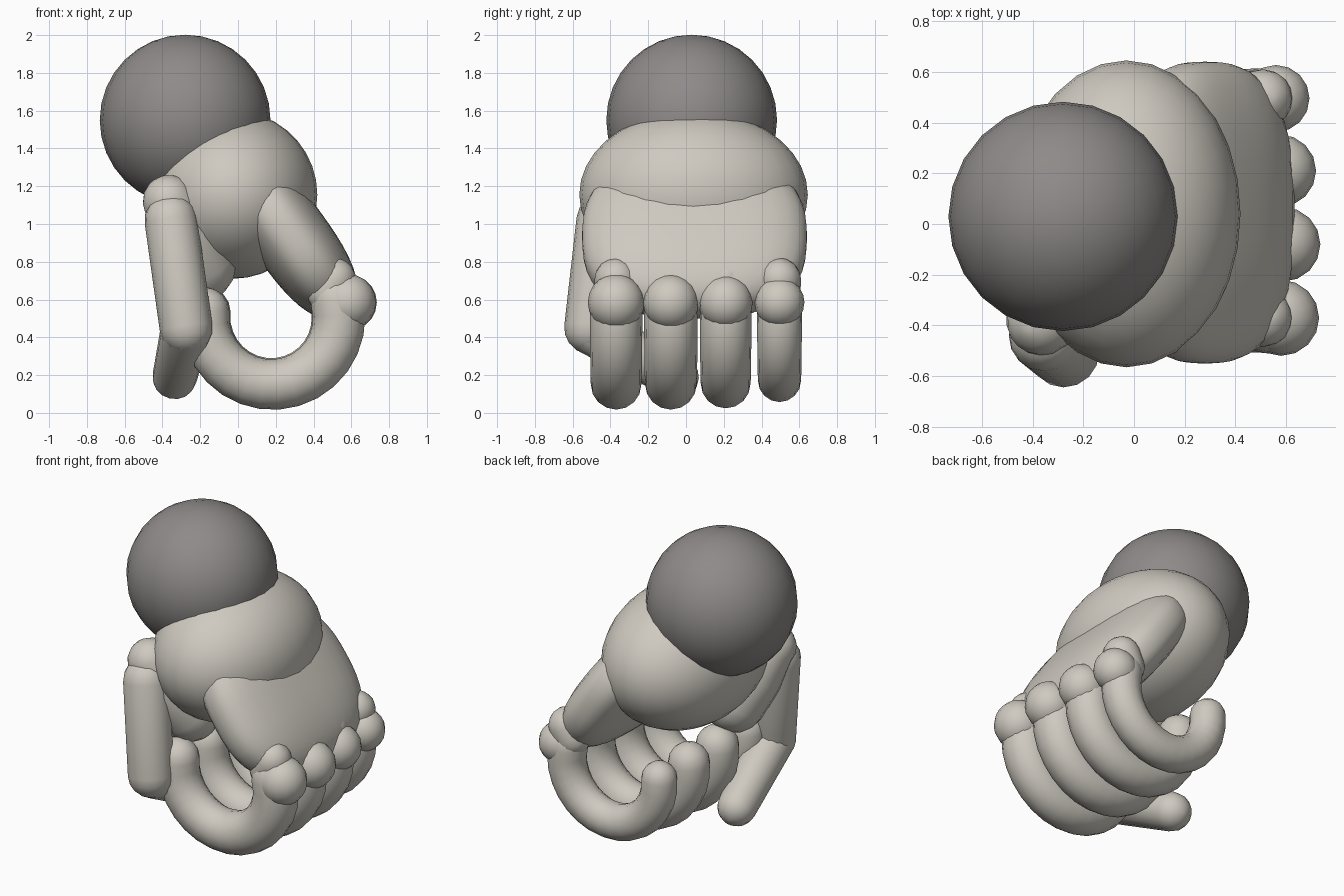
import bpy, bmesh, math
from mathutils import Vector, Matrix

if "Cube" in bpy.data.objects:
    bpy.data.objects.remove(bpy.data.objects["Cube"])


def material(name, rgb):
    m = bpy.data.materials.new(name)
    m.diffuse_color = (*rgb, 1)
    m.use_nodes = True
    m.node_tree.nodes["Principled BSDF"].inputs["Base Color"].default_value = m.diffuse_color
    return m


SKIN = material("pale_skin", (0.62, 0.59, 0.53))
CUFF = material("grey_cuff", (0.27, 0.255, 0.25))


def finish(bm, name, mat):
    bmesh.ops.recalc_face_normals(bm, faces=bm.faces)
    for f in bm.faces:
        f.smooth = True
    me = bpy.data.meshes.new(name)
    bm.to_mesh(me)
    bm.free()
    me.materials.append(mat)
    ob = bpy.data.objects.new(name, me)
    bpy.context.collection.objects.link(ob)
    return ob


def blob(name, center, radii, mat=SKIN, seg=24, tilt=0.0, power=2.0):
    """Ellipsoid, optionally squared off by a higher power and tilted about y."""
    bm = bmesh.new()
    bmesh.ops.create_uvsphere(bm, u_segments=seg, v_segments=seg * 2 // 3, radius=1)
    for v in bm.verts:
        n = sum(abs(c) ** power for c in v.co) ** (1 / power)
        v.co = Vector(v.co[i] / n * radii[i] for i in range(3))
    bm.transform(Matrix.Translation(center) @ Matrix.Rotation(tilt, 4, 'Y'))
    return finish(bm, name, mat)


def limb(name, points, radii, seg=16):
    """Tube along points with a radius at each one and round ends."""
    pts = [Vector(p) for p in points]
    n = len(pts)
    tang = [(pts[min(i + 1, n - 1)] - pts[max(i - 1, 0)]).normalized() for i in range(n)]
    steps = [math.radians(a) for a in (84, 63, 42, 21)]
    rings = [(pts[0] - tang[0] * radii[0] * math.sin(a), tang[0], radii[0] * math.cos(a)) for a in steps]
    rings += list(zip(pts, tang, radii))
    rings += [(pts[-1] + tang[-1] * radii[-1] * math.sin(a), tang[-1], radii[-1] * math.cos(a))
              for a in reversed(steps)]
    bm = bmesh.new()
    loops = []
    for c, t, r in rings:
        u = Vector((0, 1, 0))
        u = (u - t * u.dot(t)).normalized()
        w = t.cross(u)
        loops.append([bm.verts.new(c + r * (u * math.cos(k * math.tau / seg) + w * math.sin(k * math.tau / seg)))
                      for k in range(seg)])
    for a, b in zip(loops, loops[1:]):
        for k in range(seg):
            j = (k + 1) % seg
            bm.faces.new((a[k], a[j], b[j], b[k]))
    bm.faces.new(loops[0])
    bm.faces.new(loops[-1])
    return finish(bm, name, SKIN)


# Wrist ball and palm
blob("wrist_ball", (-0.28, 0.03, 1.55), (0.452, 0.452, 0.452), CUFF)
blob("palm", (-0.03, 0.04, 1.155), (0.45, 0.605, 0.445), seg=28)

# Flattened back of the hand, sloping down to the knuckles
blob("hand_back", (0.28, 0.045, 0.93), (0.205, 0.595, 0.49), seg=36,
     tilt=-math.atan2(0.58, 0.81), power=2.6)

# Four fingers: y, knuckle x, knuckle radius, finger radius, curl radius
fingers = [(-0.37, 0.580, 0.15, 0.14, 0.355),
           (-0.08, 0.588, 0.147, 0.143, 0.352),
           (0.21, 0.575, 0.143, 0.138, 0.350),
           (0.495, 0.56, 0.132, 0.12, 0.335)]
for i, (y, kx, kr, fr, cr) in enumerate(fingers, 1):
    blob(f"knuckle_{i}", (kx, y, 0.585), (kr, kr, kr), seg=16)
    limb(f"knuckle_base_{i}", [(0.51, y, 0.705), (0.475, y, 0.635)], [0.115, 0.11])
    arc = [math.radians(14 - 199 * k / 16) for k in range(17)]
    limb(f"finger_{i}", [(0.18 + cr * math.cos(a), y, 0.505 + cr * math.sin(a)) for a in arc],
         [fr - 0.012 * k / 16 for k in range(17)])

# Thumb: fleshy base, straight upper segment, tip folded under the fingers
limb("thumb_base", [(-0.365, -0.38, 1.12), (-0.285, -0.31, 0.96), (-0.20, -0.22, 0.78)], [0.14, 0.18, 0.19])
limb("thumb_upper", [(-0.355, -0.44, 1.02), (-0.275, -0.505, 0.45)], [0.14, 0.14])
limb("thumb_tip", [(-0.275, -0.50, 0.44), (-0.335, -0.05, 0.19)], [0.135, 0.118])
